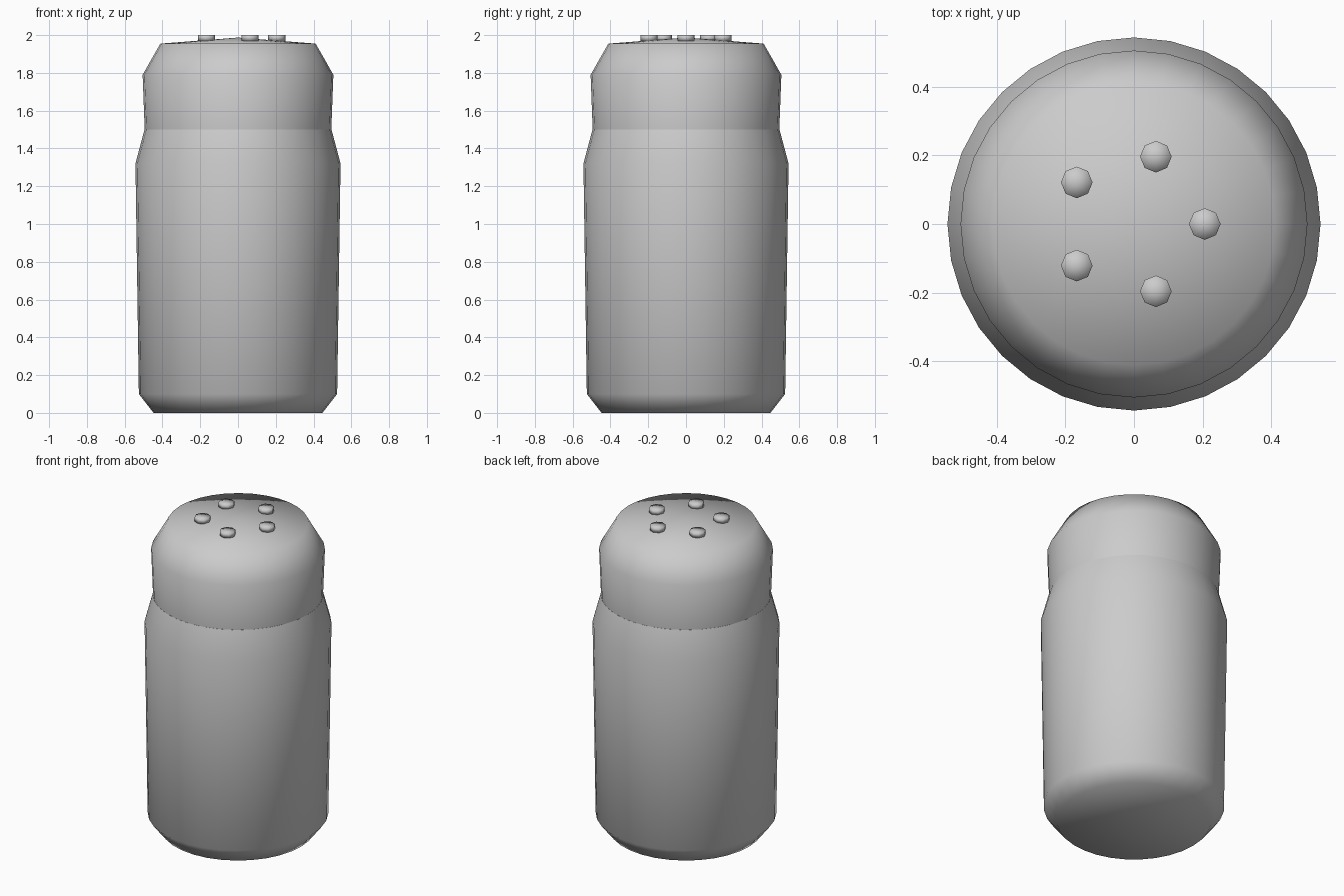
import bpy, bmesh, math

if "Cube" in bpy.data.objects:
    bpy.data.objects.remove(bpy.data.objects["Cube"])

metal = bpy.data.materials.new("light grey")
metal.diffuse_color = (0.6, 0.6, 0.6, 1)
metal.use_nodes = True
metal.node_tree.nodes["Principled BSDF"].inputs["Base Color"].default_value = metal.diffuse_color


def lathe(name, profile, sides, angle, location=(0, 0, 0)):
    """Revolve (radius, height) points around z; zero radius makes a pole."""
    bm = bmesh.new()
    rings = []
    for r, z in profile:
        if r == 0:
            rings.append([bm.verts.new((0, 0, z))] * sides)
        else:
            rings.append([bm.verts.new((r * math.cos(math.tau * i / sides),
                                        r * math.sin(math.tau * i / sides), z))
                          for i in range(sides)])
    for low, high in zip(rings, rings[1:]):
        for i in range(sides):
            j = (i + 1) % sides
            quad = (low[i], low[j], high[j], high[i])
            bm.faces.new(list(dict.fromkeys(quad)))
    bmesh.ops.recalc_face_normals(bm, faces=bm.faces)
    mesh = bpy.data.meshes.new(name)
    bm.to_mesh(mesh)
    bm.free()
    mesh.materials.append(metal)
    obj = bpy.data.objects.new(name, mesh)
    obj.location = location
    bpy.context.collection.objects.link(obj)
    bpy.ops.object.select_all(action='DESELECT')
    bpy.context.view_layer.objects.active = obj
    obj.select_set(True)
    bpy.ops.object.shade_smooth_by_angle(angle=math.radians(angle))
    return obj


# Tapered container with a chamfered foot and sloped shoulder
lathe("shaker_body", [(0, 0), (0.447, 0), (0.525, 0.1), (0.543, 1.32),
                      (0.495, 1.5), (0, 1.5)], 32, 65)

# Domed lid
lathe("shaker_cap", [(0, 1.5), (0.494, 1.5), (0.505, 1.79),
                     (0.411, 1.955), (0, 1.987)], 32, 65)

# Ring of five small studs marking the pour holes
for k in range(5):
    a = math.tau * k / 5
    lathe("pour_hole_stud", [(0, -0.03), (0.046, -0.03), (0.046, 0), (0, 0)], 8, 180,
          (0.206 * math.cos(a), 0.206 * math.sin(a), 2.0))
